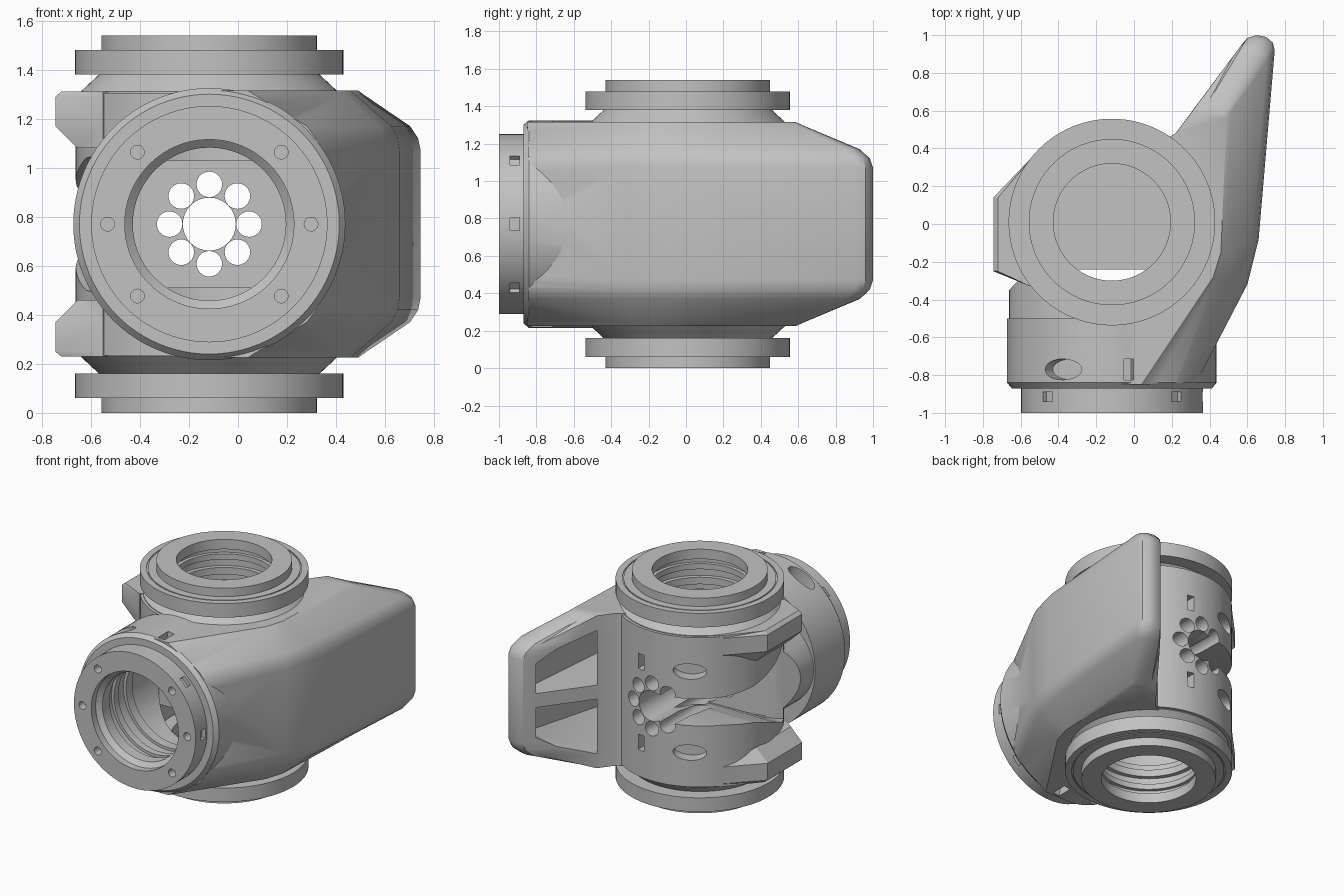
import bpy, bmesh, math
from mathutils import Vector, Matrix

if "Cube" in bpy.data.objects:
    bpy.data.objects.remove(bpy.data.objects["Cube"], do_unlink=True)

CX, CY, MID = -0.117, 0.01, 0.77          # tube axes and mirror height
grey = bpy.data.materials.new("machined_grey")
grey.use_nodes = True
COLOUR = (0.54, 0.54, 0.54, 1)
grey.diffuse_color = COLOUR
for node in grey.node_tree.nodes:
    if node.type == 'BSDF_PRINCIPLED':
        node.inputs["Base Color"].default_value = COLOUR


def finish(name, bm):
    bmesh.ops.recalc_face_normals(bm, faces=bm.faces[:])
    mesh = bpy.data.meshes.new(name)
    bm.to_mesh(mesh)
    bm.free()
    mesh.materials.append(grey)
    obj = bpy.data.objects.new(name, mesh)
    bpy.context.collection.objects.link(obj)
    return obj


def activate(obj):
    bpy.ops.object.select_all(action='DESELECT')
    obj.select_set(True)
    bpy.context.view_layer.objects.active = obj


def combine(obj, other, operation='DIFFERENCE'):
    mod = obj.modifiers.new("combine", 'BOOLEAN')
    mod.operation, mod.solver, mod.object = operation, 'EXACT', other
    activate(obj)
    bpy.ops.object.modifier_apply(modifier=mod.name)
    bpy.data.objects.remove(other, do_unlink=True)


def frame(loc, direction, scale=(1, 1, 1)):
    turn = Vector(direction).to_track_quat('Z', 'Y').to_matrix().to_4x4()
    return Matrix.Translation(loc) @ turn @ Matrix.Diagonal((*scale, 1))


def rod(name, r, depth, loc, direction=(0, 0, 1), scale=(1, 1, 1), sides=64):
    bm = bmesh.new()
    bmesh.ops.create_cone(bm, cap_ends=True, segments=sides, radius1=r, radius2=r,
                          depth=depth, matrix=frame(loc, direction, scale))
    return finish(name, bm)


def block(name, size, loc, direction):
    bm = bmesh.new()
    bmesh.ops.create_cube(bm, size=1, matrix=frame(loc, direction, size))
    return finish(name, bm)


def loft(name, rings):
    bm = bmesh.new()
    loops = [[bm.verts.new(p) for p in ring] for ring in rings]
    n = len(loops[0])
    for low, high in zip(loops, loops[1:]):
        for i in range(n):
            j = (i + 1) % n
            bm.faces.new((low[i], low[j], high[j], high[i]))
    bm.faces.new(loops[0])
    bm.faces.new(loops[-1])
    bmesh.ops.triangulate(bm, faces=bm.faces[:])
    return finish(name, bm)


def lathe(name, profile, matrix, sides=96):
    """Spin a closed (radius, height) outline around the axis of the matrix."""
    bm = bmesh.new()
    loops = []
    for k in range(sides):
        a = math.tau * k / sides
        loops.append([bm.verts.new(matrix @ Vector((r * math.cos(a), r * math.sin(a), h)))
                      for r, h in profile])
    n = len(profile)
    for k in range(sides):
        a, b = loops[k], loops[(k + 1) % sides]
        for i in range(n):
            j = (i + 1) % n
            bm.faces.new((a[i], b[i], b[j], a[j]))
    return finish(name, bm)


def blend(a, b, t):
    return [(p[0] + (q[0] - p[0]) * t, p[1] + (q[1] - p[1]) * t) for p, q in zip(a, b)]


def at(points, z):
    return [(x, y, z) for x, y in points]


# Main upright tube
body = rod("body_housing", 0.545, 1.07, (CX, CY, MID), sides=96)

# Side fin: wide at mid height, drawn in towards the flat top and bottom
wide = [(-0.1, -0.85), (0.33, -0.84), (0.60, -0.32), (0.66, -0.08), (0.745, 0.92), (0.735, 0.96),
        (0.70, 0.99), (0.65, 1.0), (0.60, 0.985), (0.57, 0.95), (0.22, 0.48), (-0.1, 0.3)]
flat = [(-0.1, -0.85), (0.04, -0.85), (0.42, -0.28), (0.46, -0.15), (0.49, 0.56), (0.485, 0.575),
        (0.47, 0.585), (0.43, 0.587), (0.36, 0.587), (0.30, 0.585), (0.22, 0.48), (-0.1, 0.3)]
steps = [(0.30, 0), (0.35, 0.04), (0.40, 0.17), (0.53, 0.92), (0.545, 1)]
levels = [(-h, t) for h, t in reversed(steps)] + steps
combine(body, loft("fin", [at(blend(wide, flat, t), MID + h) for h, t in levels]), 'UNION')

# Front barrel with chamfered lip, and the neck joining it to the tube
barrel = []
for y, r in ((-0.87, 0.53), (-0.84, 0.555), (-0.5, 0.555)):
    angles = [math.tau * k / 96 for k in range(96)]
    barrel.append([(CX + r * math.cos(a), y, MID + r * math.sin(a)) for a in angles])
combine(body, loft("barrel", barrel), 'UNION')
combine(body, rod("neck", 0.545, 0.44, (CX, -0.32, MID), (0, 1, 0), (1, 0.72, 1)), 'UNION')

# Upper and lower ears, running tangent into the tube at the back
ear = [(-0.745, 0.14), (-0.745, -0.25), (-0.55, -0.33), (-0.4, -0.2), (-0.4, 0.3), (-0.525, 0.37)]
slim = [(max(x, -0.655), y) for x, y in ear]
trim = [(max(x, -0.72), y) for x, y in ear]
for s in (-1, 1):
    rings = [at(slim, MID + s * 0.31), at(ear, MID + s * 0.40),
             at(ear, MID + s * 0.52), at(trim, MID + s * 0.541)]
    combine(body, loft("ear", rings), 'UNION')

# Hollow ends, leaving a solid block across the middle that is flat at the front
for s in (-1, 1):
    combine(body, rod("cavity", 0.425, 0.21, (CX, CY, MID + s * 0.365)))
    combine(body, rod("bore", 0.34, 0.4, (CX, CY, MID + s * 0.5)))
arc = [math.radians(216 + 4.5 * k) for k in range(25)]
segment = [(CX + 0.425 * math.cos(a), CY + 0.425 * math.sin(a)) for a in arc]
combine(body, loft("front_passage", [at(segment, MID - 0.3), at(segment, MID + 0.3)]))
combine(body, rod("front_bore", 0.365, 0.76, (CX, -0.62, MID), (0, 1, 0)))

# Ring of cable holes through the block
holes = [(0, 0, 0.108)]
for k in range(8):
    a = math.tau * k / 8
    holes.append((0.162 * math.cos(a), 0.162 * math.sin(a), 0.052))
for dx, dz, r in holes:
    combine(body, rod("cable_hole", r, 1.1, (CX + dx, 0.25, MID + dz), (0, 1, 0), sides=32))

# Side window: flares towards the front and opens into the middle hole
upper = [(0.7, 0.09), (0.35, 0.1), (0.15, 0.13), (-0.05, 0.2), (-0.2, 0.27),
         (-0.29, 0.28), (-0.36, 0.2), (-0.4, 0.08)]
outline = upper + [(y, -h) for y, h in reversed(upper)]
window = loft("side_window", [[(x, y, MID + h) for y, h in outline] for x in (-0.95, 0)])
plan = [(CX, 0.65), (CX, -0.1), (-0.45, -0.19), (-0.55, -0.23), (-0.68, -0.37), (-0.9, -0.38),
        (-0.9, 0.65)]
combine(window, loft("window_plan", [at(plan, MID - 0.4), at(plan, MID + 0.4)]), 'INTERSECT')
combine(body, window)

# Two deep tapered pockets in the back of the fin, leaving a middle rib
plan = [(0.235, 0.735), (0.43, 0.99), (0.64, 0.86), (0.56, -0.05)]
roof = (0.46, 0.27, 0.26, 0.36)
for s in (-1, 1):
    low = at(plan, MID + s * 0.05)
    high = [(x, y, MID + s * h) for (x, y), h in zip(plan, roof)]
    combine(body, loft("fin_pocket", [low, high]))

# Oval recesses and small slots on the tube and the barrel
a = math.radians(118)
out = Vector((math.cos(a), math.sin(a), 0))
for s in (-1, 1):
    spot = Vector((CX, CY, MID + s * 0.29))
    combine(body, rod("oval_recess", 0.11, 0.18, spot + out * 0.55, out, (1, 0.5, 1), 32))
    combine(body, block("tube_slot", (0.05, 0.11, 0.16), spot + Vector((0.09, 0.54, 0)), (0, 1, 0)))
    up = Vector((-0.47, 0, 0.88 * s))
    hub = Vector((CX, -0.77, MID))
    combine(body, rod("barrel_recess", 0.11, 0.18, hub + up * 0.55, up, (0.5, 1, 1), 32))
    up = Vector((0.16, 0, 0.987 * s))
    combine(body, block("barrel_slot", (0.11, 0.05, 0.16), hub + up * 0.55, up))

# Upper and lower flanges, with a groove in the face and stepped bores
flange = [(0.31, 0.77), (0.44, 0.77), (0.44, 0.71), (0.495, 0.71), (0.495, 0.704), (0.503, 0.704),
          (0.503, 0.71), (0.547, 0.71), (0.547, 0.61), (0.45, 0.61), (0.525, 0.54), (0.525, 0.51),
          (0.33, 0.51), (0.33, 0.56), (0.36, 0.56), (0.36, 0.62), (0.325, 0.62), (0.325, 0.66),
          (0.35, 0.66), (0.35, 0.70), (0.31, 0.70)]
parts = [body]
for name, s in (("upper_flange", 1), ("lower_flange", -1)):
    place = Matrix.Translation((CX, CY, MID)) @ Matrix.Diagonal((1, 1, s, 1))
    parts.append(lathe(name, flange, place))

# Front ring with stepped bore, bolt holes and rim slots
ring = [(0.345, -1.0), (0.482, -1.0), (0.482, -0.86), (0.375, -0.85), (0.375, -0.55),
        (0.335, -0.55), (0.335, -0.62), (0.355, -0.62), (0.355, -0.72), (0.325, -0.72),
        (0.325, -0.77), (0.345, -0.77), (0.345, -0.84), (0.312, -0.84), (0.312, -0.92),
        (0.345, -0.95)]
front = lathe("front_ring", ring, Matrix.Translation((CX, 0, MID)) @ Matrix.Rotation(-math.pi / 2, 4, 'X'))
for deg in (0, 45, 135, 180, 225, 315):
    a = math.radians(deg)
    d = Vector((math.cos(a), 0, math.sin(a)))
    hub = Vector((CX, -1, MID))
    combine(front, rod("bolt_hole", 0.028, 0.12, hub + d * 0.415, (0, 1, 0), sides=24))
    combine(front, block("rim_slot", (0.05, 0.07, 0.05), hub + d * 0.48 + Vector((0, 0.085, 0)), d))
parts.append(front)

# Smooth curved walls, keep machined edges crisp
for obj in parts:
    activate(obj)
    bpy.ops.object.shade_smooth_by_angle(angle=math.radians(30))
